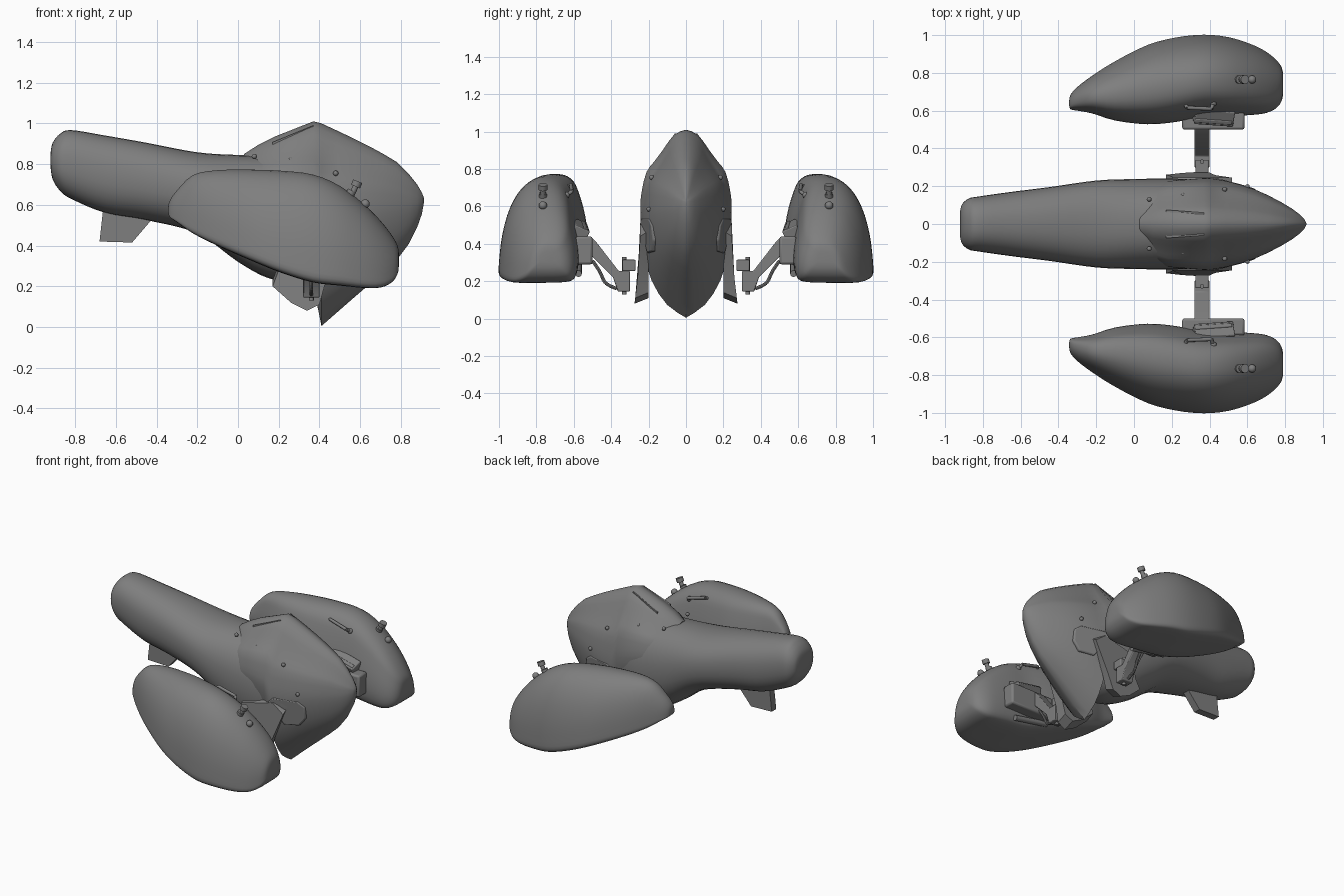
import bpy, bmesh, math
from mathutils import Vector, Matrix

if "Cube" in bpy.data.objects:
    bpy.data.objects.remove(bpy.data.objects["Cube"])

grey = bpy.data.materials.new("dark_grey")
grey.diffuse_color = (.21, .21, .21, 1)
grey.use_nodes = True
grey.node_tree.nodes["Principled BSDF"].inputs["Base Color"].default_value = grey.diffuse_color


def catmull(pts, n, closed=False):
    """Smooth curve through tuples of any length."""
    out, m = [], len(pts)
    for i in range(m if closed else m - 1):
        if closed:
            ids = [(i + k) % m for k in (-1, 0, 1, 2)]
        else:
            ids = [min(max(i + k, 0), m - 1) for k in (-1, 0, 1, 2)]
        a, b, c, d = (Vector(pts[k]) for k in ids)
        for s in range(n):
            t = s / n
            out.append(0.5 * (2 * b + (c - a) * t + (2 * a - 5 * b + 4 * c - d) * t * t
                              + (3 * b - a - 3 * c + d) * t ** 3))
    if not closed:
        out.append(Vector(pts[-1]))
    return out


def finish(name, bm, mirror=False, bevel=0.0, angle=35):
    bmesh.ops.recalc_face_normals(bm, faces=bm.faces)
    me = bpy.data.meshes.new(name)
    bm.to_mesh(me)
    bm.free()
    me.materials.append(grey)
    ob = bpy.data.objects.new(name, me)
    bpy.context.collection.objects.link(ob)
    bpy.ops.object.select_all(action='DESELECT')
    ob.select_set(True)
    bpy.context.view_layer.objects.active = ob
    bpy.ops.object.shade_smooth_by_angle(angle=math.radians(angle))
    if bevel:
        b = ob.modifiers.new("bevel", 'BEVEL')
        b.width, b.segments = bevel, 2
    if mirror:
        m = ob.modifiers.new("mirror", 'MIRROR')
        m.use_axis = (False, True, False)
        m.use_mirror_merge = False
    return ob


def loft(name, stations, ring, mirror=False, angle=35):
    """stations: x, y_min, y_max, z_min, z_max; ring: u in -1..1, v in 0..1."""
    bm = bmesh.new()
    rows = []
    for x, y0, y1, z0, z1 in stations:
        rows.append([bm.verts.new((x, (y0 + y1) / 2 + u * (y1 - y0) / 2, z0 + v * (z1 - z0)))
                     for u, v in ring])
    n = len(ring)
    for r, s in zip(rows, rows[1:]):
        for i in range(n):
            bm.faces.new((r[i], r[(i + 1) % n], s[(i + 1) % n], s[i]))
    bm.faces.new(rows[0])
    bm.faces.new(rows[-1])
    return finish(name, bm, mirror, angle=angle)


def prism(name, near, far, mirror=False, bevel=0.0):
    """Solid between two matching 3D outlines."""
    bm = bmesh.new()
    a = [bm.verts.new(p) for p in near]
    b = [bm.verts.new(p) for p in far]
    n = len(a)
    bm.faces.new(a)
    bm.faces.new(b)
    for i in range(n):
        bm.faces.new((a[i], a[(i + 1) % n], b[(i + 1) % n], b[i]))
    return finish(name, bm, mirror, bevel)


def box(name, loc, size, rot=(0, 0, 0), mirror=True, bevel=0.006):
    bm = bmesh.new()
    R = Matrix.Identity(4)
    for ax, ang in zip('XYZ', rot):
        R = Matrix.Rotation(math.radians(ang), 4, ax) @ R
    bmesh.ops.create_cube(bm, size=1, matrix=Matrix.Translation(loc) @ R @ Matrix.Diagonal((*size, 1)))
    return finish(name, bm, mirror, bevel)


def rod(name, p, q, r, mirror=True, sides=12):
    bm = bmesh.new()
    p, q = Vector(p), Vector(q)
    d = q - p
    M = Matrix.Translation((p + q) / 2) @ d.to_track_quat('Z', 'Y').to_matrix().to_4x4()
    bmesh.ops.create_cone(bm, cap_ends=True, segments=sides, radius1=r, radius2=r, depth=d.length, matrix=M)
    return finish(name, bm, mirror)


def ball(name, loc, r):
    bm = bmesh.new()
    bmesh.ops.create_uvsphere(bm, u_segments=12, v_segments=8, radius=r, matrix=Matrix.Translation(loc))
    return finish(name, bm, True)


# Fuselage with rounded tail: x, half width, bottom, top
hull = [(-.92, .07, .78, .86), (-.91, .105, .725, .905), (-.875, .135, .67, .948), (-.82, .146, .63, .967),
        (-.65, .17, .56, .94), (-.45, .195, .525, .905), (-.2, .23, .46, .858), (0, .238, .32, .845),
        (.15, .24, .24, .84), (.3, .235, .22, .83), (.45, .2, .3, .78), (.55, .14, .4, .7)]


def power(c):
    return math.copysign(abs(c) ** 0.87, c)


oval = [(power(math.cos(k * math.pi / 16)), .5 + .5 * power(math.sin(k * math.pi / 16))) for k in range(32)]
loft("fuselage", [(x, -w, w, b, t) for x, w, b, t in catmull(hull, 4)], oval, angle=50)

# Pointed front cowl with keel
half = [(0, 1), (.26, .968), (.5, .87), (.7, .79), (.87, .72), (.97, .6), (1, .5),
        (.94, .36), (.76, .2), (.42, .07), (0, 0)]
right = catmull(half, 2)
ring = [(p[0], p[1]) for p in right] + [(-p[0], p[1]) for p in right[-2:0:-1]]
cowl = [(.03, .14, .45, .85), (.1, .2, .4, .895), (.18, .228, .33, .935), (.37, .243, .2, 1.01),
        (.41, .242, .005, 1.0), (.49, .228, .075, .963), (.57, .207, .145, .925), (.64, .183, .205, .89),
        (.71, .152, .265, .852), (.78, .115, .33, .81), (.84, .079, .41, .75), (.88, .049, .49, .70),
        (.903, .024, .555, .66), (.913, .004, .61, .635)]
loft("front_cowl", [(x, -w, w, b, t) for x, w, b, t in cowl], ring, angle=45)

# Hood scoop plate along the cowl crest
scoop = [(.17, -.075, .908), (.37, -.06, .99), (.37, .06, .99), (.17, .075, .908)]
prism("hood_scoop", scoop, [(x, y, z - .06) for x, y, z in scoop])

# Tail fin under the rear
fin = [(-.66, .6), (-.68, .42), (-.52, .415), (-.43, .52), (-.43, .58)]
prism("tail_fin", [(x, -.025, z) for x, z in fin], [(x, .025, z) for x, z in fin])

# Side fins and raised cowl panels
side = [(.17, .2), (.2, .28), (.2, .44), (.44, .5), (.52, .44), (.43, .22), (.4, .11), (.34, .08), (.26, .12)]
prism("side_fin", [(x, .285 - z * .12 if z < .4 else .245, z) for x, z in side],
      [(x, .2, z + .03) for x, z in side], True)
panel = [(.4, .5), (.44, .535), (.6, .535), (.645, .5), (.645, .42), (.6, .36), (.5, .35)]
prism("cowl_panel", [(x, .253 - (x - .4) * .26 - (.53 - z) * .1, z) for x, z in panel],
      [(x, .15, z) for x, z in panel], True, .008)

# Body bolts
for x, y, z in [(.08, .125, .838), (.26, .145, .822), (.48, .178, .755), (.6, .192, .585)]:
    ball("body_bolt", (x, y + .006, z), .013)

# Side pods: x, inner y, outer y, bottom, top
pod = [(-.343, .625, .655, .565, .59), (-.335, .607, .685, .54, .62), (-.3, .6, .725, .515, .67),
       (-.22, .585, .785, .46, .745), (-.1, .548, .86, .4, .768), (.07, .528, .945, .325, .77),
       (.22, .54, .985, .265, .764), (.37, .568, 1.0, .22, .745), (.5, .572, .987, .205, .69),
       (.62, .577, .95, .193, .6), (.7, .588, .91, .195, .52), (.755, .615, .865, .22, .45),
       (.783, .655, .825, .26, .40), (.79, .7, .785, .3, .36)]
shell = [(-.6, .01), (-.9, .06), (-1, .25), (-.95, .5), (-.8, .75), (-.64, .91), (-.35, .995), (.07, .995),
         (.45, .89), (.74, .69), (.92, .43), (1, .15), (.985, .03), (.75, 0), (0, 0)]
loft("side_pod", catmull(pod, 3), [tuple(p) for p in catmull(shell, 3, True)], True, 50)

# Pod mounts on the inner faces
box("mount_block", (.42, .545, .365), (.33, .09, .15), bevel=.012)
box("mount_plate", (.42, .58, .46), (.21, .085, .10), (25, 12, -4))
box("mount_slot", (.42, .545, .49), (.2, .025, .025), (25, 12, -4))
for z in (.29, .44):
    rod("mount_bar", (.24, .575, z), (.5, .575, z - .05), .018)

# Support arms with pivots and cables
arm = [(.51, .44), (.48, .41), (.36, .255), (.30, .255), (.30, .145), (.365, .145), (.39, .22), (.51, .34)]
prism("support_arm", [(.32, y, z) for y, z in arm], [(.4, y, z) for y, z in arm], True, .005)
box("pivot_block", (.36, .305, .285), (.07, .07, .06))
rod("pivot_pin", (.36, .33, .13), (.36, .33, .33), .012)
cable = catmull([(.36, .37, .16), (.36, .43, .19), (.36, .46, .25), (.36, .5, .31)], 3)
for p, q in zip(cable, cable[1:]):
    rod("arm_cable", p, q, .009, sides=8)

# Pegs on the pod fronts
rod("peg_stem", (.545, .765, .62), (.582, .765, .70), .014)
rod("peg_head", (.577, .765, .69), (.588, .765, .716), .024)
rod("peg_base", (.54, .765, .63), (.56, .765, .67), .022)
ball("peg_bolt", (.625, .765, .605), .022)

# Grab handles on the inner pod shoulders
bar = [(.27, .64, .70), (.28, .615, .715), (.41, .61, .68), (.42, .64, .66)]
for p, q in zip(bar, bar[1:]):
    rod("grab_handle", p, q, .01)
for p in (bar[0], bar[-1]):
    ball("handle_foot", p, .018)
